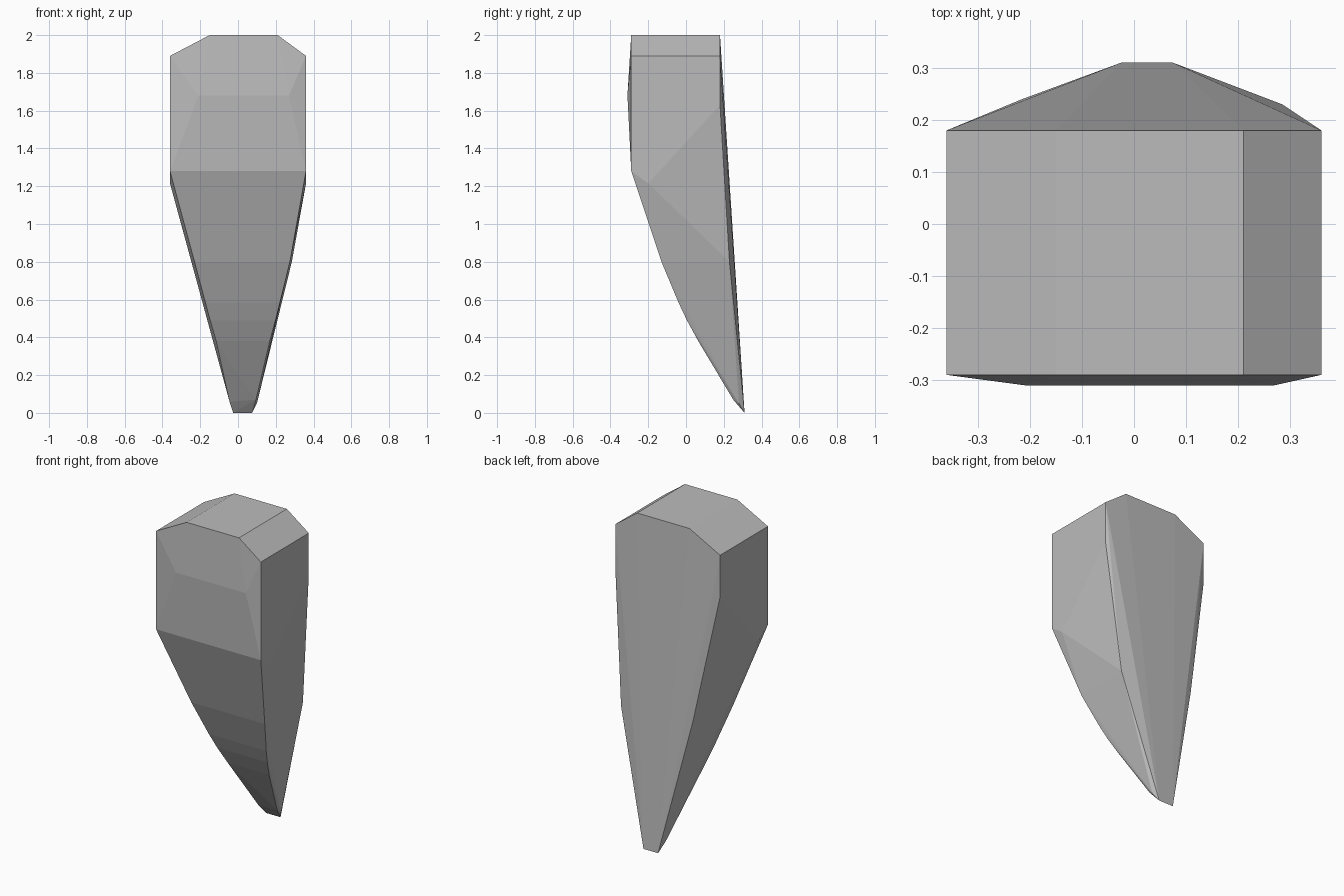
import bpy, bmesh
from math import radians

cube = bpy.data.objects.get("Cube")
if cube:
    bpy.data.objects.remove(cube, do_unlink=True)


def make_material(name, value):
    mat = bpy.data.materials.new(name)
    mat.use_nodes = True
    colour = (value, value, value, 1.0)
    mat.diffuse_color = colour
    mat.node_tree.nodes["Principled BSDF"].inputs["Base Color"].default_value = colour
    return mat


def convex_part(name, points, mat):
    """Faceted solid wrapped tightly around its corner points."""
    bm = bmesh.new()
    for p in points:
        bm.verts.new(p)
    hull = bmesh.ops.convex_hull(bm, input=bm.verts[:])
    loose = {v for v in hull["geom_interior"] + hull["geom_unused"]
             if isinstance(v, bmesh.types.BMVert)}
    bmesh.ops.delete(bm, geom=list(loose), context="VERTS")
    bmesh.ops.dissolve_limit(bm, angle_limit=radians(0.4),
                             verts=bm.verts[:], edges=bm.edges[:])
    bmesh.ops.recalc_face_normals(bm, faces=bm.faces[:])
    mesh = bpy.data.meshes.new(name)
    bm.to_mesh(mesh)
    bm.free()
    mesh.materials.append(mat)
    obj = bpy.data.objects.new(name, mesh)
    bpy.context.collection.objects.link(obj)
    return obj


front, back, half = -0.29, 0.18, 0.36
points = []

# Blunt head: chamfered top, extruded from front to back
for y in (front, back):
    points += [(-half, y, 1.89), (-0.15, y, 2.0), (0.21, y, 2.0), (half, y, 1.89)]

# Slight swelling on the front of the head
points += [(-0.21, -0.31, 1.68), (0.27, -0.31, 1.68)]

# Shoulders where the head starts to taper
for x in (-half, half):
    points += [(x, front, 1.28), (x, -0.2, 1.215), (x, back, 1.63)]

# Back edges of the taper
points += [(-0.215, 0.24, 0.84), (0.285, 0.23, 0.8), (0.285, 0.17, 0.81)]

# Curved front of the taper: right x, left x, y, z
for xr, xl, y, z in [(-0.23, 0.275, -0.13, 0.80), (-0.173, 0.222, -0.04, 0.585),
                     (-0.147, 0.198, 0.005, 0.49), (-0.115, 0.168, 0.065, 0.38),
                     (-0.086, 0.142, 0.125, 0.285), (-0.05, 0.108, 0.21, 0.15)]:
    points += [(xr, y, z), (xl, y, z)]

# Small blunt tip
points += [(-0.045, 0.265, 0.06), (0.095, 0.25, 0.07), (0.1, 0.28, 0.05),
           (-0.025, 0.31, 0.0), (0.075, 0.31, 0.0)]

convex_part("tapered_stone", points, make_material("mid grey", 0.5))
